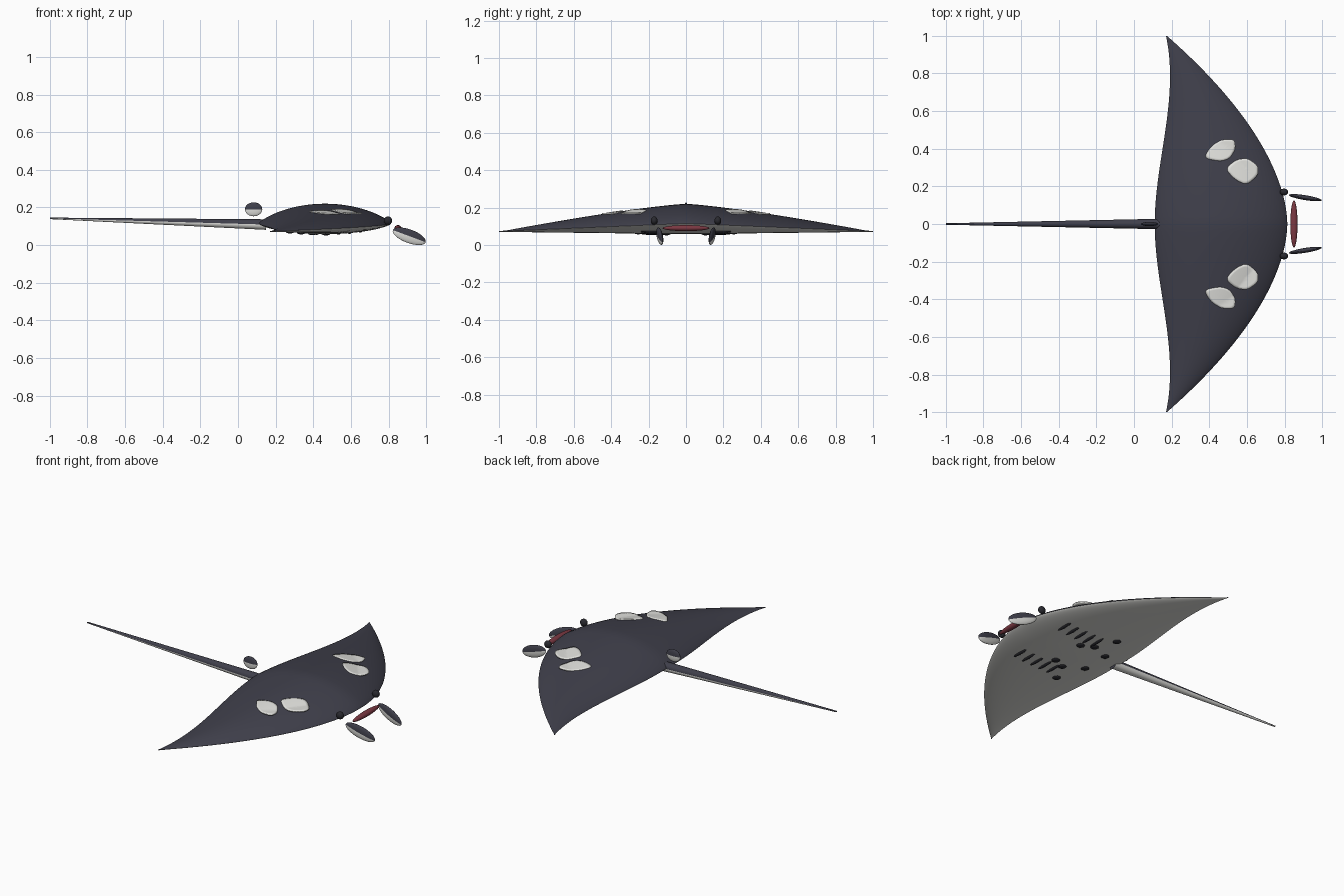
import bpy, bmesh
from math import sin, cos, pi
from mathutils import Vector, Matrix, Euler

cube = bpy.data.objects.get("Cube")
if cube:
    bpy.data.objects.remove(cube, do_unlink=True)


def material(name, rgb):
    m = bpy.data.materials.new(name)
    m.use_nodes = True
    col = (*rgb, 1)
    m.diffuse_color = col
    m.node_tree.nodes["Principled BSDF"].inputs["Base Color"].default_value = col
    return m


DARK = material("dark_slate", (0.05, 0.05, 0.07))
PALE = material("pale_belly", (0.75, 0.75, 0.72))
RED = material("mouth_red", (0.2, 0.04, 0.055))
BLACK = material("near_black", (0.022, 0.022, 0.028))


def finish(name, bm, mats, angle=40):
    bmesh.ops.recalc_face_normals(bm, faces=bm.faces)
    me = bpy.data.meshes.new(name)
    bm.to_mesh(me)
    bm.free()
    for m in mats:
        me.materials.append(m)
    ob = bpy.data.objects.new(name, me)
    bpy.context.collection.objects.link(ob)
    bpy.ops.object.select_all(action='DESELECT')
    ob.select_set(True)
    bpy.context.view_layer.objects.active = ob
    bpy.ops.object.shade_smooth_by_angle(angle=angle * pi / 180)
    return ob


def loft(name, rings, mats):
    """Skin closed rings; the second half of each ring is the underside."""
    bm = bmesh.new()
    loops = [[bm.verts.new(p) for p in ring] for ring in rings]
    n = len(rings[0])
    for a, b in zip(loops, loops[1:]):
        for i in range(n):
            j = (i + 1) % n
            f = bm.faces.new((a[i], a[j], b[j], b[i]))
            f.material_index = int(i >= n // 2)
    bm.faces.new(loops[0])
    bm.faces.new(loops[-1])
    return finish(name, bm, mats, 60)


def ellipsoid(name, centre, radii, mats, rot=(0, 0, 0), seg=32):
    """Rounded part; a second material colours its lower half."""
    bm = bmesh.new()
    bmesh.ops.create_uvsphere(bm, u_segments=seg, v_segments=seg // 2, radius=1)
    if len(mats) > 1:
        for f in bm.faces:
            f.material_index = int(f.calc_center_median().z < 0)
    bm.transform(Matrix.LocRotScale(Vector(centre), Euler(rot), Vector(radii)))
    return finish(name, bm, mats)


# Wing planform and section
def chord(y):
    t = abs(y)
    lead = 0.815 - 0.64 * t ** 1.78
    trail = 0.11 + 0.396 * t ** 2 - 0.336 * t ** 3
    return (lead + trail) / 2, max((lead - trail) / 2, 0.004)


def rim(y):
    return 0.115 - 0.042 * abs(y)


def rise(y):
    return max(0.07 + 0.15 * (1 - abs(y) ** 1.25) - rim(y), 0.002)


def drop(y):
    return max(rim(y) - 0.058 - 0.012 * abs(y), 0.002)


def surface(x, y, top=True):
    mid, half = chord(y)
    k = max(0, 1 - ((x - mid) / half) ** 2)
    return rim(y) + rise(y) * k ** 0.8 if top else rim(y) - drop(y) * k ** 0.7


def body_ring(y, n=64):
    mid, half = chord(y)
    ring = []
    for i in range(n):
        a = 2 * pi * i / n
        x = mid + half * cos(a)
        ring.append((x, y, surface(x, y, i <= n // 2)))
    return ring


spans = [sin(pi / 2 * (i / 40 - 1)) for i in range(81)]
loft("body", [body_ring(y) for y in spans], [DARK, PALE])

# Tail tapering to the rear
tail = []
for i in range(13):
    t = i / 12
    r = 0.028 * (1 - t) + 0.004 * t
    tail.append([(0.15 - 1.15 * t, r * cos(a), 0.109 + 0.033 * t + r * sin(a))
                 for a in (2 * pi * k / 24 for k in range(24))])
loft("tail", tail, [DARK, PALE])

ellipsoid("dorsal_fin", (0.083, 0, 0.19), (0.046, 0.011, 0.037), [DARK, PALE])
ellipsoid("mouth", (0.85, 0, 0.09), (0.019, 0.125, 0.016), [RED])


# Shoulder patches: thin plates resting on the back
def patch(name, outline, level, s):
    pts = [Vector(p) for p in outline]
    for _ in range(3):
        pts = [p.lerp(q, w) for p, q in zip(pts, pts[1:] + pts[:1]) for w in (0.2, 0.8)]
    c = sum(pts, Vector((0, 0))) / len(pts)
    bm = bmesh.new()

    def vert(p):
        return bm.verts.new((p.x, s * p.y, max(surface(p.x, p.y) + 0.004, level)))

    rings = [[vert(c.lerp(p, k / 5)) for p in pts] for k in range(1, 6)]
    hub = vert(c)
    n = len(pts)
    for i in range(n):
        j = (i + 1) % n
        bm.faces.new((hub, rings[0][i], rings[0][j]))
        for a, b in zip(rings, rings[1:]):
            bm.faces.new((a[i], b[i], b[j], a[j]))
    ob = finish(name, bm, [PALE])
    mod = ob.modifiers.new("thickness", 'SOLIDIFY')
    mod.thickness = 0.008
    mod.offset = -1


OUTER = [(.37, .35), (.41, .415), (.47, .45), (.535, .45), (.54, .40), (.51, .35), (.46, .333)]
INNER = [(.485, .293), (.54, .34), (.60, .352), (.66, .31), (.66, .26), (.60, .208), (.54, .235)]
DOTS = [(0.467, 0.105), (0.395, 0.137), (0.336, 0.255), (0.277, 0.085)]

for side, s in (("left", 1), ("right", -1)):
    patch(side + "_outer_patch", OUTER, 0.170, s)
    patch(side + "_inner_patch", INNER, 0.174, s)
    ellipsoid(side + "_eye", (0.797, s * 0.17, 0.13), (0.022, 0.018, 0.022), [BLACK])
    ellipsoid(side + "_head_fin", (0.91, s * 0.14, 0.047), (0.094, 0.013, 0.036),
              [DARK, PALE], (0, 0.35, -s * 0.16))
    # Gill slits and belly spots
    for i in range(5):
        x = 0.65 - 0.058 * i
        ellipsoid(f"{side}_gill_{i + 1}", (x, s * 0.186, surface(x, 0.186, False)),
                  (0.01, 0.055, 0.007), [BLACK], seg=16)
    for i, (x, y) in enumerate(DOTS):
        ellipsoid(f"{side}_belly_spot_{i + 1}", (x, s * y, surface(x, y, False)),
                  (0.023, 0.023, 0.008), [BLACK], seg=16)
